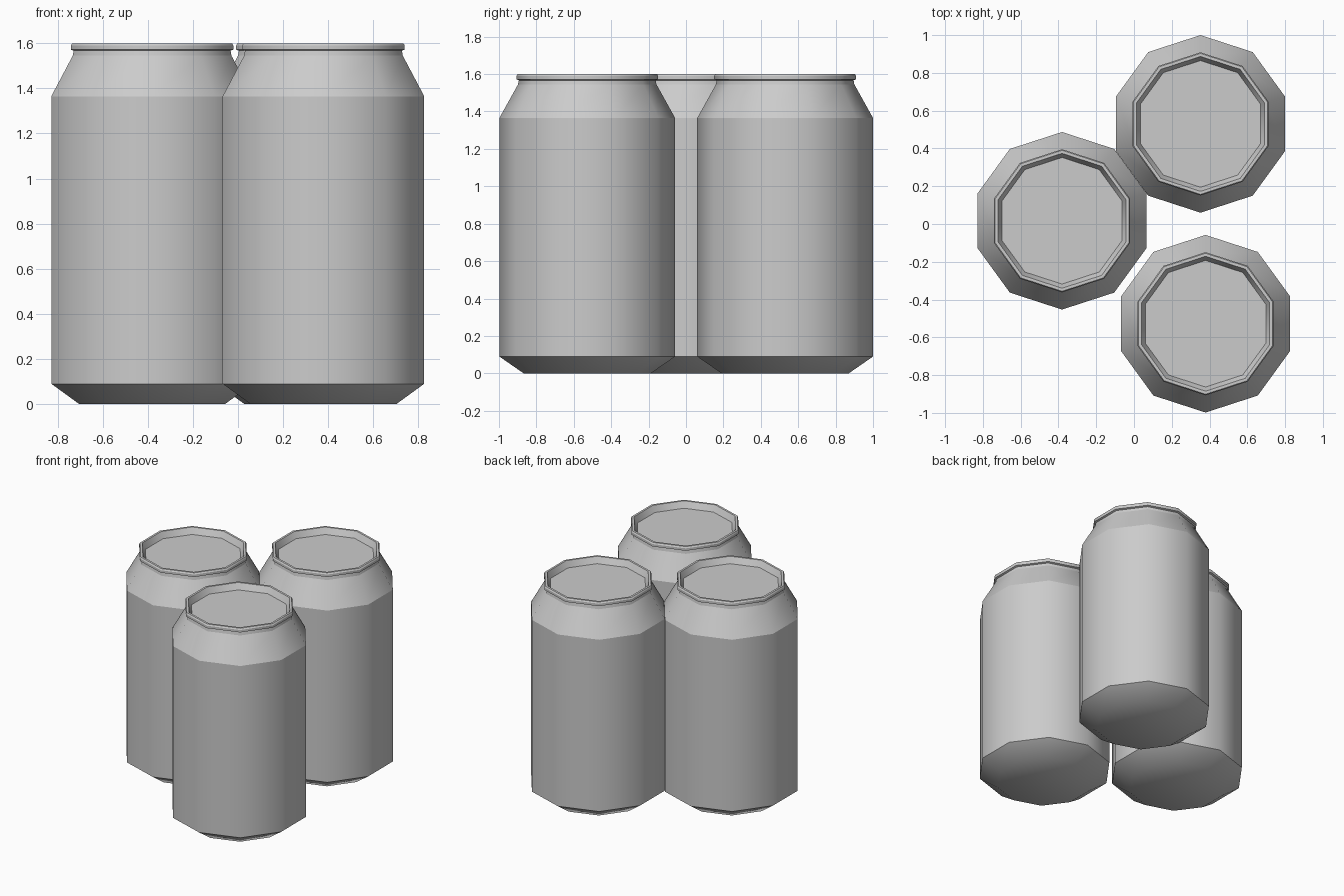
import bpy, bmesh, math

if "Cube" in bpy.data.objects:
    bpy.data.objects.remove(bpy.data.objects["Cube"])

SIDES = 10
# Can profile (radius, height), from the base up and over the rim to the lid
PROFILE = [(0.34, 0.0), (0.47, 0.09), (0.47, 1.365), (0.37, 1.545),
           (0.366, 1.567), (0.379, 1.572), (0.379, 1.59), (0.373, 1.6),
           (0.357, 1.6), (0.335, 1.555)]


def make_can(name, x, y):
    bm = bmesh.new()
    # Rings with a corner pointing to +y
    rings = []
    for r, z in PROFILE:
        ring = []
        for i in range(SIDES):
            a = math.pi / 2 + 2 * math.pi * i / SIDES
            ring.append(bm.verts.new((r * math.cos(a), r * math.sin(a), z)))
        rings.append(ring)
    # Side walls
    for lo, hi in zip(rings, rings[1:]):
        for i in range(SIDES):
            j = (i + 1) % SIDES
            bm.faces.new((lo[i], lo[j], hi[j], hi[i]))
    # Base and lid
    bm.faces.new(rings[0][::-1])
    bm.faces.new(rings[-1])
    # Smooth around the can, crisp at each profile corner above the base
    for f in bm.faces:
        f.smooth = True
    for e in bm.edges:
        z0, z1 = (v.co.z for v in e.verts)
        if abs(z0 - z1) < 1e-5 and z0 > 0.01:
            e.smooth = False
    mesh = bpy.data.meshes.new(name)
    bm.to_mesh(mesh)
    bm.free()
    can = bpy.data.objects.new(name, mesh)
    can.location = (x, y, 0)
    bpy.context.collection.objects.link(can)


# Three cans in a cluster
make_can("can_left", -0.381, 0.017)
make_can("can_back", 0.352, 0.53)
make_can("can_front", 0.379, -0.528)
